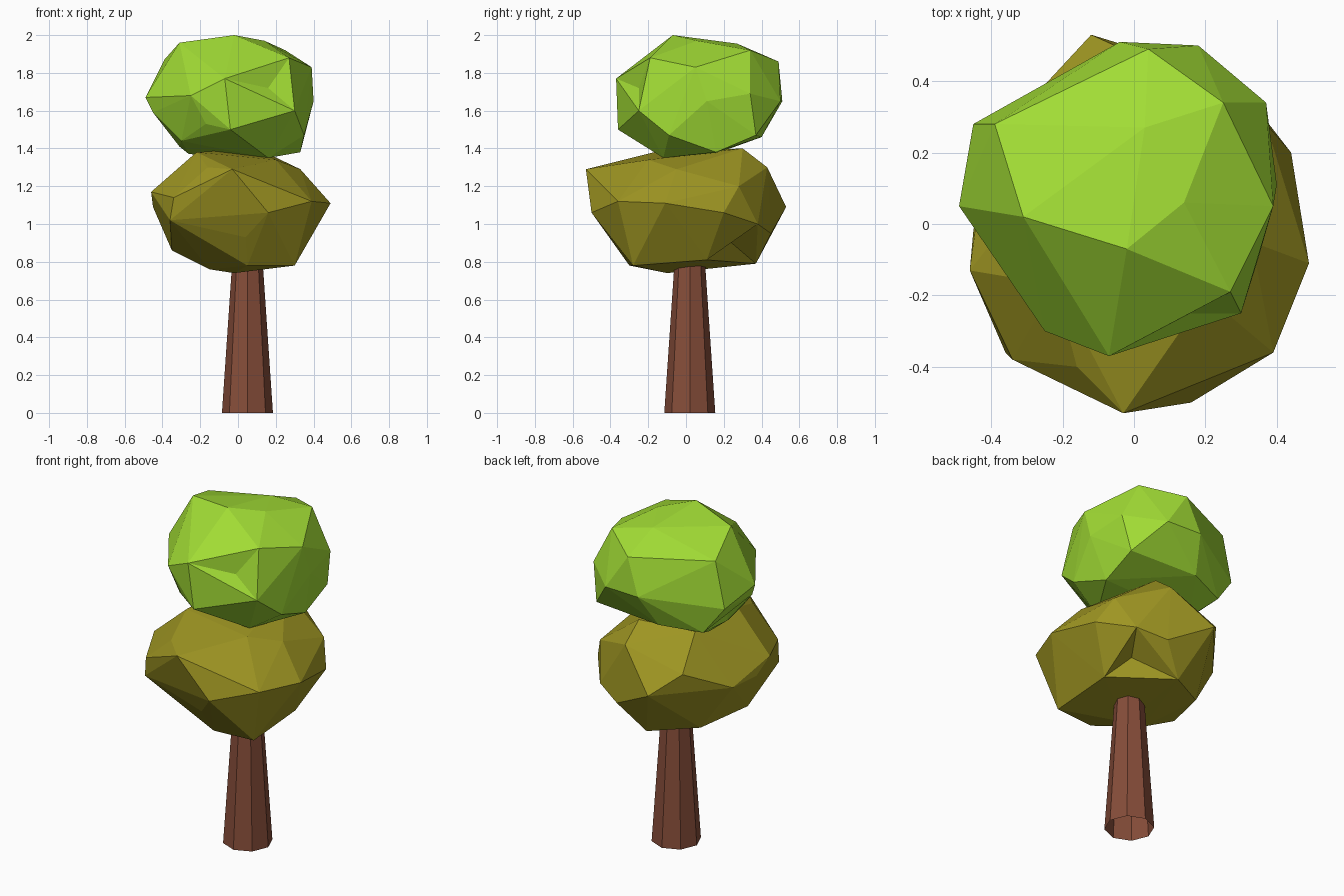
import bpy, bmesh
from mathutils import Matrix, Vector
from mathutils.bvhtree import BVHTree


def finish(name, bm, color):
    bmesh.ops.recalc_face_normals(bm, faces=bm.faces)
    mesh = bpy.data.meshes.new(name)
    bm.to_mesh(mesh)
    bm.free()
    mat = bpy.data.materials.new(name + "_colour")
    mat.diffuse_color = (*color, 1)
    mesh.materials.append(mat)
    obj = bpy.data.objects.new(name, mesh)
    bpy.context.collection.objects.link(obj)
    return obj


def faceted_clump(name, points, dents, color):
    """Flat-faced leaf clump around corner points, with faces pushed in at dents."""
    bm = bmesh.new()
    for p in points:
        bm.verts.new(p)
    bmesh.ops.convex_hull(bm, input=bm.verts[:])
    loose = [v for v in bm.verts if not v.link_faces]
    bmesh.ops.delete(bm, geom=loose, context='VERTS')
    for d in dents:
        bm.faces.ensure_lookup_table()
        index = BVHTree.FromBMesh(bm).find_nearest(Vector(d))[2]
        centre = bmesh.ops.poke(bm, faces=[bm.faces[index]])["verts"][0]
        centre.co = d
    return finish(name, bm, color)


# Trunk: tapered eight-sided column, open at the bottom
bm = bmesh.new()
height = 1.0
bmesh.ops.create_cone(bm, cap_ends=False, segments=8, radius1=0.135,
                      radius2=0.067, depth=height,
                      matrix=Matrix.Translation((0.05, 0.02, height / 2)))
finish("trunk", bm, (0.24, 0.075, 0.042))

# Lower leaf clump: crown, widest ring, underside, hollow beside the trunk
faceted_clump("lower_foliage", [
    (-0.22, -0.17, 1.38), (0.20, -0.20, 1.34), (0.10, 0.30, 1.40),
    (-0.20, 0.20, 1.37), (-0.16, -0.40, 1.30), (0.33, -0.05, 1.29),
    (0.10, 0.43, 1.30), (-0.03, -0.53, 1.29),
    (0.16, -0.50, 1.06), (0.39, -0.36, 1.12), (0.49, -0.11, 1.11),
    (0.44, 0.20, 1.06), (0.37, 0.28, 1.20), (0.30, 0.38, 1.00),
    (-0.12, 0.53, 1.09), (-0.25, 0.39, 1.20), (-0.45, -0.02, 1.09),
    (-0.46, -0.13, 1.17), (-0.34, -0.38, 1.14), (-0.36, -0.36, 1.02),
    (-0.42, 0.16, 1.08), (0.14, 0.45, 0.95),
    (0.24, -0.36, 0.92), (0.04, -0.40, 0.93), (0.30, -0.28, 0.78),
    (0.05, -0.30, 0.78), (-0.02, -0.10, 0.74), (-0.15, -0.10, 0.76),
    (-0.35, -0.08, 0.86), (-0.25, 0.22, 0.82), (0.00, 0.37, 0.79),
    (0.30, 0.11, 0.81),
], [(0.21, 0.23, 0.91)], (0.34, 0.30, 0.016))

# Upper leaf clump: crown, widest ring, underside, small hollow in front
faceted_clump("upper_foliage", [
    (-0.02, -0.07, 2.00), (-0.31, 0.02, 1.96), (0.03, 0.27, 1.955),
    (0.14, 0.06, 1.97), (0.25, 0.34, 1.92), (0.27, -0.19, 1.88),
    (0.39, 0.05, 1.83), (-0.39, 0.28, 1.87), (0.04, 0.49, 1.86),
    (-0.07, -0.37, 1.77), (0.37, 0.34, 1.69), (0.18, 0.50, 1.65),
    (-0.04, 0.51, 1.65), (-0.25, -0.30, 1.68), (-0.49, 0.05, 1.67),
    (-0.45, 0.28, 1.60), (0.30, -0.25, 1.60), (0.40, 0.11, 1.65),
    (-0.04, -0.36, 1.50), (-0.17, -0.29, 1.53), (0.35, -0.09, 1.47),
    (0.33, 0.16, 1.38), (0.16, -0.12, 1.35), (-0.31, 0.05, 1.41),
    (-0.30, -0.12, 1.44), (-0.26, 0.15, 1.37), (-0.33, 0.31, 1.44),
    (0.33, 0.37, 1.47), (0.15, 0.27, 1.42), (-0.10, 0.40, 1.46),
    (-0.45, 0.02, 1.59),
], [(0.16, -0.25, 1.72), (-0.36, 0.13, 1.54)], (0.36, 0.72, 0.035))
